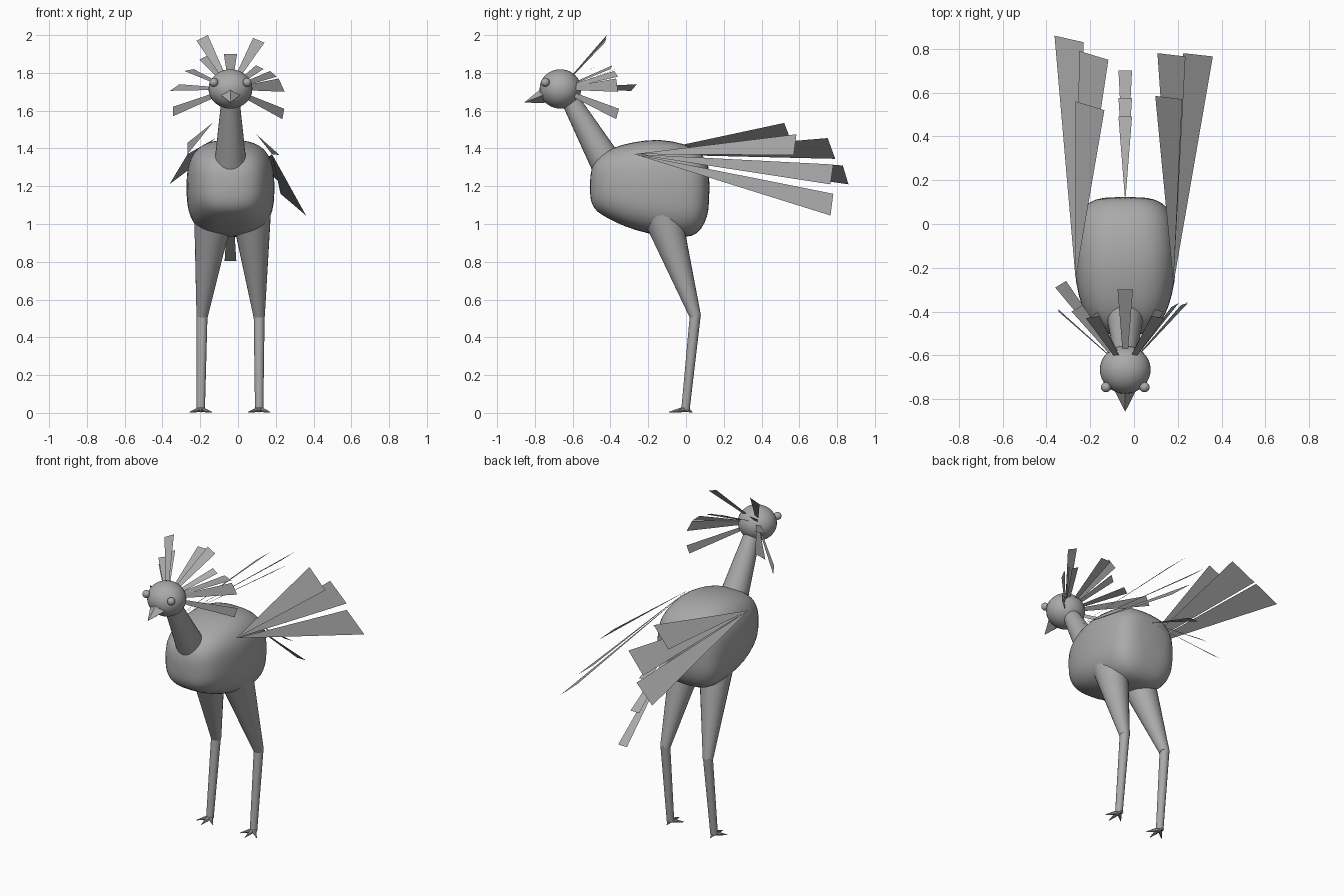
import bpy, bmesh, math
from mathutils import Vector, Matrix

cube = bpy.data.objects.get("Cube")
if cube:
    bpy.data.objects.remove(cube)

grey = bpy.data.materials.new("plain grey")
grey.use_nodes = True
grey.diffuse_color = (0.4, 0.4, 0.4, 1)
grey.node_tree.nodes["Principled BSDF"].inputs["Base Color"].default_value = (0.4, 0.4, 0.4, 1)

MID = -0.04  # x of the body's middle plane


def finish(name, bm, smooth=True):
    bmesh.ops.recalc_face_normals(bm, faces=bm.faces)
    mesh = bpy.data.meshes.new(name)
    bm.to_mesh(mesh)
    bm.free()
    mesh.materials.append(grey)
    obj = bpy.data.objects.new(name, mesh)
    bpy.context.collection.objects.link(obj)
    if smooth:
        bpy.ops.object.select_all(action='DESELECT')
        obj.select_set(True)
        bpy.context.view_layer.objects.active = obj
        bpy.ops.object.shade_smooth_by_angle(angle=math.radians(40))
    return obj


def add_cone(bm, start, end, r1, r2, sides=24):
    start, end = Vector(start), Vector(end)
    axis = end - start
    turn = axis.to_track_quat('Z', 'Y').to_matrix().to_4x4()
    bmesh.ops.create_cone(bm, cap_ends=True, segments=sides, radius1=r1, radius2=r2,
                          depth=axis.length, matrix=Matrix.Translation((start + end) / 2) @ turn)


def ball(name, centre, radii):
    bm = bmesh.new()
    size = Matrix.Diagonal((*radii, 1))
    bmesh.ops.create_uvsphere(bm, u_segments=32, v_segments=20, radius=1,
                              matrix=Matrix.Translation(centre) @ size)
    return finish(name, bm)


def feather(name, root, a, b, root_width=0.0):
    """Flat blade from a narrow root to the tip edge a-b."""
    root, a, b = Vector(root), Vector(a), Vector(b)
    bm = bmesh.new()
    side = (b - a).normalized() * root_width / 2
    points = [root - side, a, b, root + side] if root_width else [root, a, b]
    bm.faces.new([bm.verts.new(p) for p in points])
    finish(name, bm, False)


# Body: rounded-square sections along y (y, bottom, top, half width)
sections = [(-.51, 1.14, 1.25, .05), (-.49, 1.08, 1.33, .12), (-.45, 1.05, 1.37, .165),
            (-.38, 1.01, 1.41, .2), (-.27, .965, 1.437, .228), (-.14, .935, 1.453, .237),
            (0, .925, 1.425, .226), (.06, .945, 1.39, .205), (.1, 1.0, 1.35, .17),
            (.125, 1.08, 1.31, .1)]
bm = bmesh.new()
rings = []
STEPS = 32
for y, low, high, half in sections:
    ring = []
    for i in range(STEPS):
        angle = math.tau * i / STEPS
        c, s = math.cos(angle), math.sin(angle)
        x = math.copysign(abs(c) ** (1 / 1.4), c) * half
        z = math.copysign(abs(s) ** (1 / 1.4), s) * (high - low) / 2
        ring.append(bm.verts.new((MID + x, y, (low + high) / 2 + z)))
    rings.append(ring)
for r, q in zip(rings, rings[1:]):
    for i in range(STEPS):
        j = (i + 1) % STEPS
        bm.faces.new((r[i], r[j], q[j], q[i]))
bm.faces.new(rings[0])
bm.faces.new(rings[-1])
body = finish("body", bm)
body.modifiers.new("soften", 'SUBSURF').levels = 1

# Neck, head and eyes
bm = bmesh.new()
add_cone(bm, (MID, -.42, 1.32), (MID, -.615, 1.66), .085, .048)
finish("neck", bm)
head = Vector((MID, -.665, 1.715))
ball("head", head, (.116, .11, .104))
for side, word in ((1, "left"), (-1, "right")):
    ball(word + "_eye", (MID + side * .088, -.745, 1.75), (.023, .023, .023))

# Beak: four-sided pyramid
bm = bmesh.new()
tip = bm.verts.new((MID, -.857, 1.643))
base = [bm.verts.new((MID + x, y, z)) for x, y, z in
        ((0, -.75, 1.73), (.055, -.75, 1.685), (0, -.75, 1.64), (-.055, -.75, 1.685))]
bm.faces.new(base)
for i in range(4):
    bm.faces.new((tip, base[i], base[(i + 1) % 4]))
finish("beak", bm, False)

# Legs: hip, knee and foot x for each side
for word, hip, knee, foot in (("left", .07, .112, .112), ("right", -.128, -.19, -.197)):
    bm = bmesh.new()
    add_cone(bm, (hip, -.13, 1.06), (knee, .05, .51), .105, .03)
    finish(word + "_thigh", bm)
    bm = bmesh.new()
    add_cone(bm, (knee, .05, .525), (foot, -.003, .015), .029, .022, 16)
    finish(word + "_shin", bm)
    bm = bmesh.new()
    for dx, y in ((0, -.09), (.058, -.055), (-.058, -.055), (0, .035)):
        add_cone(bm, (foot, -.003, .02), (foot + dx, y, .004), .016, .002, 8)
    finish(word + "_toes", bm)

# Crest: blades fanning out from the head, given by their tip edges
crest = [((-.22, -.43, 1.97), (-.16, -.42, 2.0)), ((-.205, -.43, 1.87), (-.165, -.4, 1.89)),
         ((-.285, -.4, 1.81), (-.235, -.37, 1.82)), ((-.36, -.29, 1.705), (-.31, -.26, 1.74)),
         ((-.345, -.39, 1.57), (-.345, -.4, 1.62)), ((-.075, -.3, 1.9), (-.005, -.3, 1.9)),
         ((.08, -.42, 1.985), (.14, -.43, 1.96)), ((.095, -.39, 1.84), (.135, -.4, 1.82)),
         ((.17, -.38, 1.81), (.205, -.36, 1.78)), ((.215, -.37, 1.77), (.247, -.36, 1.7)),
         ((.235, -.37, 1.555), (.245, -.355, 1.61))]
for i, (a, b) in enumerate(crest):
    out = (Vector(a) + Vector(b)) / 2 - head
    feather(f"crest_feather_{i + 1}", head + out.normalized() * .09, a, b, .024)

# Wings: three long triangles from each shoulder
wings = {"left": ((.18, -.275, 1.37),
                  [((.22, .57, 1.365), (.097, .585, 1.475)), ((.235, .765, 1.21), (.107, .78, 1.315)),
                   ((.36, .765, 1.045), (.225, .78, 1.16))]),
         "right": ((-.267, -.25, 1.37),
                   [((-.267, .56, 1.43), (-.135, .52, 1.535)), ((-.25, .79, 1.345), (-.117, .75, 1.455)),
                    ((-.363, .86, 1.21), (-.23, .83, 1.31))])}
for word, (root, tips) in wings.items():
    for i, (a, b) in enumerate(tips):
        feather(f"{word}_wing_feather_{i + 1}", root, a, b)

# Tail: three blades of growing length
for i, (y, z) in enumerate(((.49, 1.15), (.575, .975), (.7, .805))):
    feather(f"tail_feather_{i + 1}", (MID, .1, 1.3), (MID - .031, y, z), (MID + .031, y, z))
